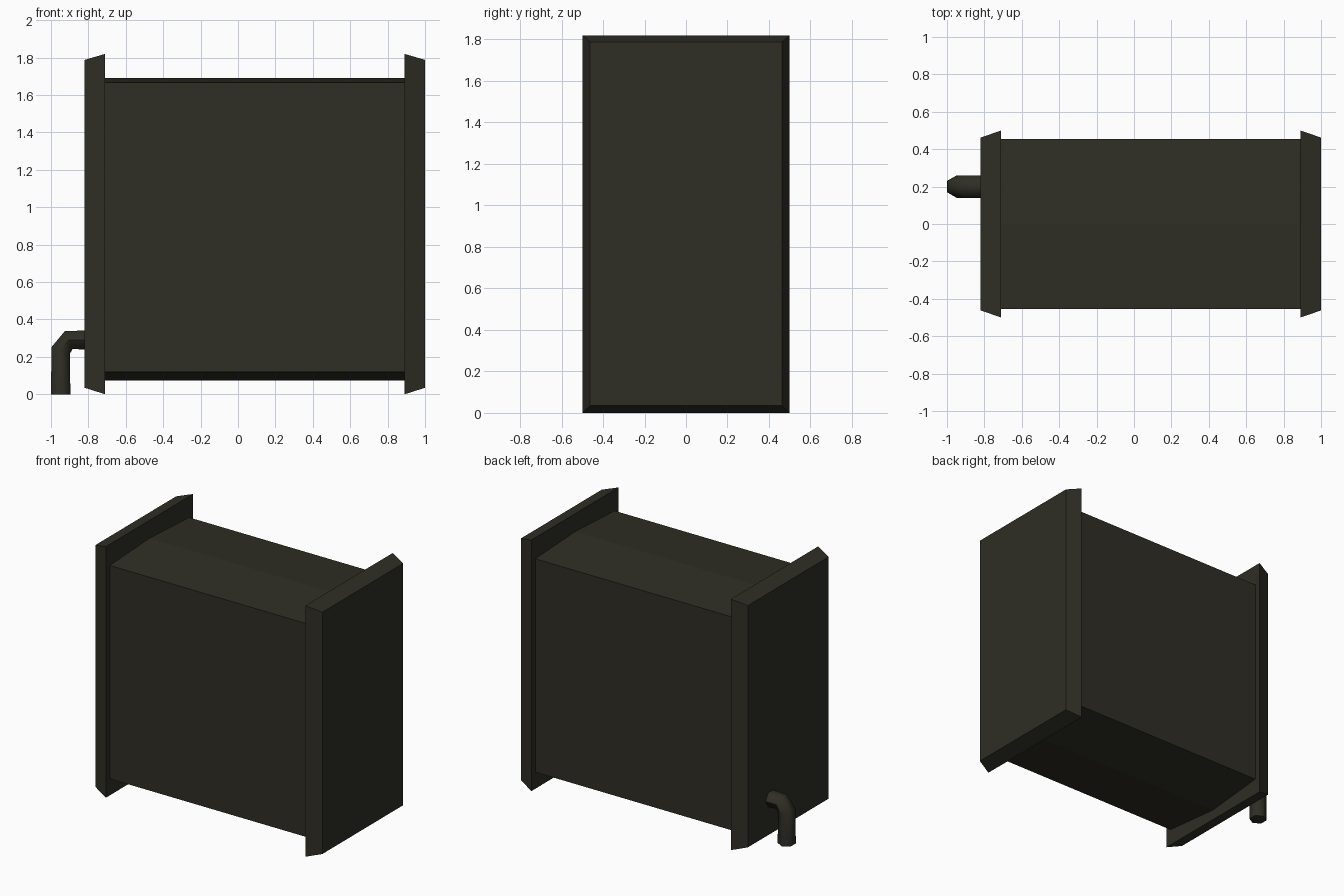
import bpy, bmesh, math
from mathutils import Vector

if "Cube" in bpy.data.objects:
    bpy.data.objects.remove(bpy.data.objects["Cube"])

mat = bpy.data.materials.new("dark olive")
mat.diffuse_color = (0.028, 0.027, 0.018, 1)
mat.use_nodes = True
mat.node_tree.nodes["Principled BSDF"].inputs["Base Color"].default_value = mat.diffuse_color


def loft(name, rings, smooth=False):
    """Skin a list of equal-length closed rings and cap both ends."""
    bm = bmesh.new()
    loops = [[bm.verts.new(p) for p in ring] for ring in rings]
    n = len(loops[0])
    for a, b in zip(loops, loops[1:]):
        for i in range(n):
            j = (i + 1) % n
            bm.faces.new((a[i], a[j], b[j], b[i]))
    bm.faces.new(loops[0])
    bm.faces.new(loops[-1])
    bmesh.ops.recalc_face_normals(bm, faces=bm.faces)
    me = bpy.data.meshes.new(name)
    bm.to_mesh(me)
    bm.free()
    ob = bpy.data.objects.new(name, me)
    bpy.context.collection.objects.link(ob)
    me.materials.append(mat)
    if smooth:
        bpy.ops.object.select_all(action='DESELECT')
        ob.select_set(True)
        bpy.context.view_layer.objects.active = ob
        bpy.ops.object.shade_smooth_by_angle(angle=math.radians(62))
    return ob


# Tank body: box section with a shallow ridge on top and a shallow V below
section = [(-0.455, 0.12), (0, 0.075), (0.455, 0.12),
           (0.455, 1.667), (0, 1.69), (-0.455, 1.667)]
loft("tank_body", [[(x, y, z) for y, z in section] for x in (-0.72, 0.90)])


# End plates, tapering slightly toward the outside
def rect(x, w, z0, z1):
    return [(x, -w, z0), (x, w, z0), (x, w, z1), (x, -w, z1)]


for name, inner, outer in (("left_end_plate", -0.71, -0.82),
                           ("right_end_plate", 0.89, 1.0)):
    loft(name, [rect(inner, 0.50, 0, 1.82), rect(outer, 0.462, 0.035, 1.788)])

# Drain pipe: six-sided tube with a bevelled elbow
path = [(-0.948, 0.0, 0), (-0.948, 0.235, 20), (-0.905, 0.29, 66), (-0.80, 0.29, 90)]
rings = []
for x, z, tilt in path:
    t = math.radians(tilt)
    side = Vector((math.cos(t), 0, -math.sin(t)))
    ring = []
    for k in range(6):
        a = k * math.pi / 3
        ring.append(Vector((x, 0.2, z)) + Vector((0, 0.06 * math.cos(a), 0))
                    + side * 0.06 * math.sin(a))
    rings.append(ring)
loft("drain_pipe", rings, smooth=True)
